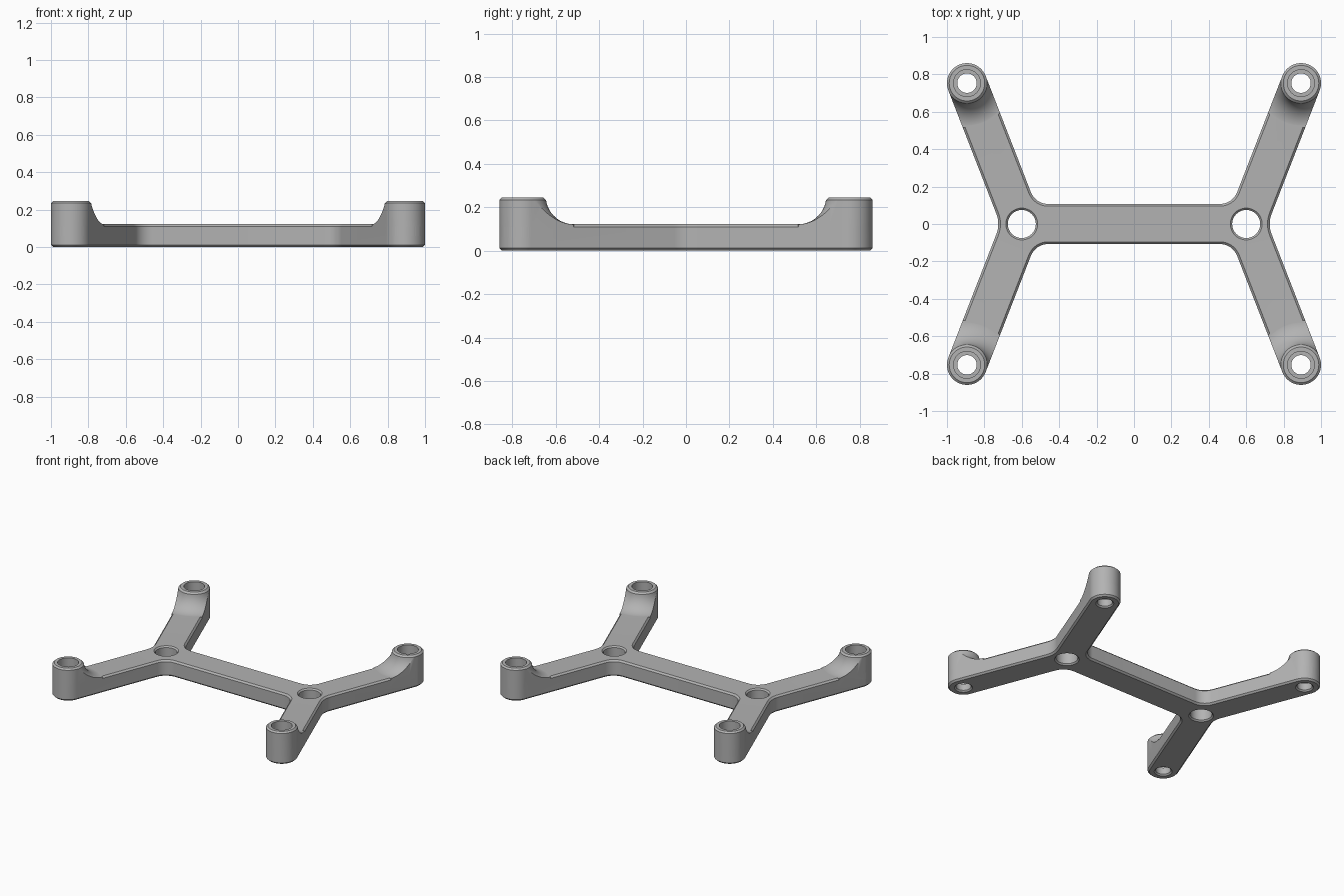
import bpy, bmesh
from math import atan2, asin, cos, sin, pi, hypot

if "Cube" in bpy.data.objects:
    bpy.data.objects.remove(bpy.data.objects["Cube"])

HALF = 0.107            # half width of the arms and radius of the bosses
PLATE, TOP = 0.122, 0.245
CHAMFER = 0.012
HUB_X, BOSS_X, BOSS_Y = 0.6, 0.893, 0.753
BOSSES = [(sx * BOSS_X, sy * BOSS_Y) for sx in (1, -1) for sy in (1, -1)]

grey = bpy.data.materials.new("light_grey")
grey.use_nodes = True
grey.diffuse_color = (0.45, 0.45, 0.45, 1)
grey.node_tree.nodes["Principled BSDF"].inputs["Base Color"].default_value = grey.diffuse_color


def make_object(name, bm):
    bmesh.ops.recalc_face_normals(bm, faces=bm.faces)
    mesh = bpy.data.meshes.new(name)
    bm.to_mesh(mesh)
    bm.free()
    mesh.materials.append(grey)
    obj = bpy.data.objects.new(name, mesh)
    bpy.context.collection.objects.link(obj)
    return obj


def skin(name, rings):
    """Solid through a stack of point rings, capped at both ends."""
    bm = bmesh.new()
    loops = [[bm.verts.new(p) for p in ring] for ring in rings]
    n = len(loops[0])
    for a, b in zip(loops, loops[1:]):
        for i in range(n):
            j = (i + 1) % n
            bm.faces.new((a[i], a[j], b[j], b[i]))
    bm.faces.new(loops[0])
    bm.faces.new(loops[-1])
    return make_object(name, bm)


def arc(cx, cy, r, a0, a1, n):
    return [(cx + r * cos(a0 + (a1 - a0) * i / n), cy + r * sin(a0 + (a1 - a0) * i / n))
            for i in range(n + 1)]


def revolve(name, profile, x, y, n=64):
    return skin(name, [[(px, py, z) for px, py in arc(x, y, r, 0, 2 * pi, n)[:-1]]
                       for r, z in profile])


def outline(inset=0.0):
    """H-shaped outline with filleted corners, shrunk by inset."""
    dx, dy = BOSS_X - HUB_X, BOSS_Y
    ux, uy = dx / hypot(dx, dy), dy / hypot(dx, dy)
    normal = atan2(-ux, uy)
    w, r_out, r_in = HALF - inset, 0.15 + inset, 0.1 + inset
    q = arc(HUB_X + (w + r_out) / uy, 0, r_out, pi, normal + pi, 6)
    q += arc(BOSS_X, BOSS_Y, w, normal, normal + pi, 32)
    q += arc(HUB_X - (w + r_in) * (1 - ux) / uy, w + r_in, r_in, normal, -pi / 2, 10)
    back = q[:0:-1]
    return (q + [(-x, y) for x, y in back] + [(-q[0][0], 0)]
            + [(-x, -y) for x, y in q[1:]] + [(x, -y) for x, y in back])


def boolean(obj, other, operation):
    mod = obj.modifiers.new(operation.lower(), "BOOLEAN")
    mod.object, mod.operation, mod.solver = other, operation, "EXACT"
    bpy.context.view_layer.objects.active = obj
    bpy.ops.object.modifier_apply(modifier=mod.name)
    bpy.data.objects.remove(other)


def prism(name, layers):
    return skin(name, [[(x, y, z) for x, y in outline(d)] for z, d in layers])


# Flat frame with chamfered rims
frame = prism("bracket_frame", [(0, CHAMFER), (CHAMFER, 0),
                                (PLATE - CHAMFER, 0), (PLATE, CHAMFER)])

# Raised bosses that flare down into the arms, trimmed to the outline
R = 0.13
zc = PLATE - 0.0005 + R
shoulder = TOP - CHAMFER
start = pi + asin((zc - shoulder) / R)
flare = [(HALF - CHAMFER, TOP)] + arc(HALF + R, zc, R, start, 1.5 * pi, 14) + [(HALF + R, 0.06)]
for x, y in BOSSES:
    boss = revolve("corner_boss", flare, x, y)
    boolean(boss, prism("trim", [(-0.1, 0), (0.4, 0)]), "INTERSECT")
    boolean(frame, boss, "UNION")

# Stepped screw holes through the bosses
for x, y in BOSSES:
    cutter = revolve("screw_hole", [(0.072, -0.01), (0.052, 0.01), (0.052, 0.06),
                                    (0.072, 0.06), (0.072, 0.3)], x, y, 40)
    boolean(frame, cutter, "DIFFERENCE")

# Chamfered holes where the arms meet the crossbar
for x in (HUB_X, -HUB_X):
    cutter = revolve("hub_hole", [(0.095, -0.01), (0.075, 0.01), (0.075, PLATE - 0.01),
                                  (0.095, PLATE + 0.01)], x, 0, 48)
    boolean(frame, cutter, "DIFFERENCE")

bpy.ops.object.select_all(action="DESELECT")
frame.select_set(True)
bpy.context.view_layer.objects.active = frame
bpy.ops.object.shade_smooth_by_angle(angle=pi / 6)
